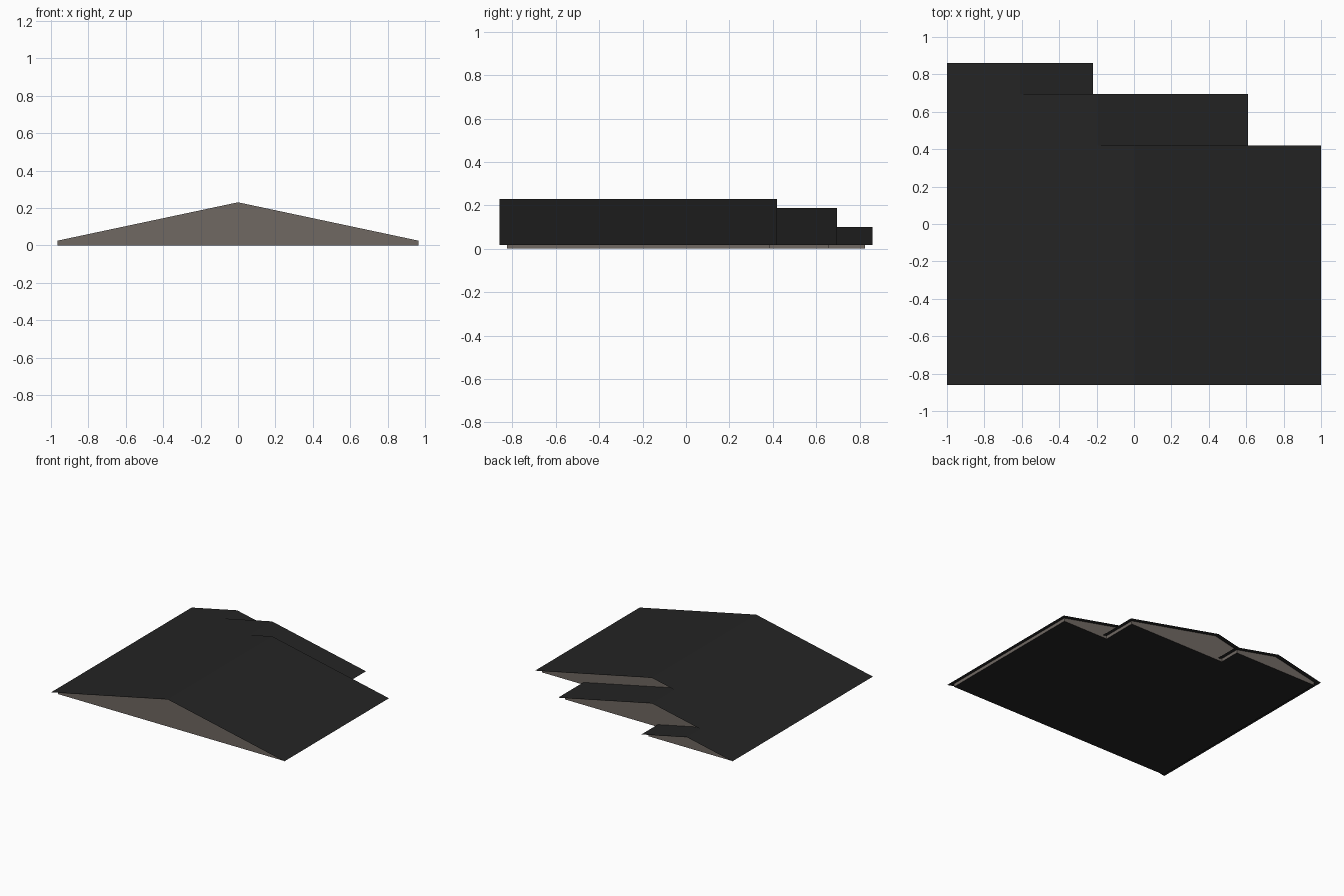
import bpy

if "Cube" in bpy.data.objects:
    bpy.data.objects.remove(bpy.data.objects["Cube"])

EAVE_Z, SLOPE, INSET = 0.0175, 0.2125, 0.035
LEFT, FRONT = -1.0, -0.86


def material(name, colour):
    m = bpy.data.materials.new(name)
    m.diffuse_color = (*colour, 1)
    m.use_nodes = True
    m.node_tree.nodes["Principled BSDF"].inputs["Base Color"].default_value = m.diffuse_color
    return m


charcoal = material("charcoal roofing", (0.018, 0.018, 0.018))
taupe = material("taupe wall", (0.16, 0.138, 0.122))


def make(name, verts, faces, mats, indices=None):
    mesh = bpy.data.meshes.new(name)
    mesh.from_pydata(verts, [], faces)
    for m in mats:
        mesh.materials.append(m)
    for i, idx in enumerate(indices or []):
        mesh.polygons[i].material_index = idx
    ob = bpy.data.objects.new(name, mesh)
    bpy.context.collection.objects.link(ob)


def roof(name, right, y0_left, y0_right, y1):
    """Two thin slopes meeting at a ridge halfway between the eaves."""
    mid = (LEFT + right) / 2
    top = EAVE_Z + SLOPE * (right - mid)
    verts = [(LEFT, y0_left, EAVE_Z), (mid, y0_left, top), (mid, y1, top), (LEFT, y1, EAVE_Z),
             (mid, y0_right, top), (right, y0_right, EAVE_Z), (right, y1, EAVE_Z)]
    make(name, verts, [(0, 1, 2, 3), (4, 5, 6, 2)], [charcoal])


def walls(name, right, y0, y1, front):
    """Gable ends, low side walls and floor, set in under the roof."""
    mid = (LEFT + right) / 2
    top = EAVE_Z + SLOPE * (right - mid)
    side = EAVE_Z + SLOPE * INSET
    a, b = LEFT + INSET, right - INSET
    profile = [(a, 0), (b, 0), (b, side), (mid, top), (a, side)]
    verts = [(x, y, z) for y in (y0, y1) for x, z in profile]
    faces = [(0, 5, 6, 1), (1, 6, 7, 2), (0, 4, 9, 5), (9, 8, 7, 6, 5)]
    if front:
        faces.append((0, 1, 2, 3, 4))
    make(name, verts, faces, [taupe, charcoal], [1] + [0] * (len(faces) - 1))


# Three gabled bays, each narrower and lower toward the back
bays = [("main", 1.0, 0.42), ("middle", 0.61, 0.695), ("rear", -0.22, 0.86)]
start = FRONT
for i, (name, right, end) in enumerate(bays):
    inner = start if i == 0 else start - INSET
    roof(name + "_roof", right, start, inner, end)
    walls(name + "_walls", right, start + INSET if i == 0 else inner, end - INSET, i == 0)
    start = end
